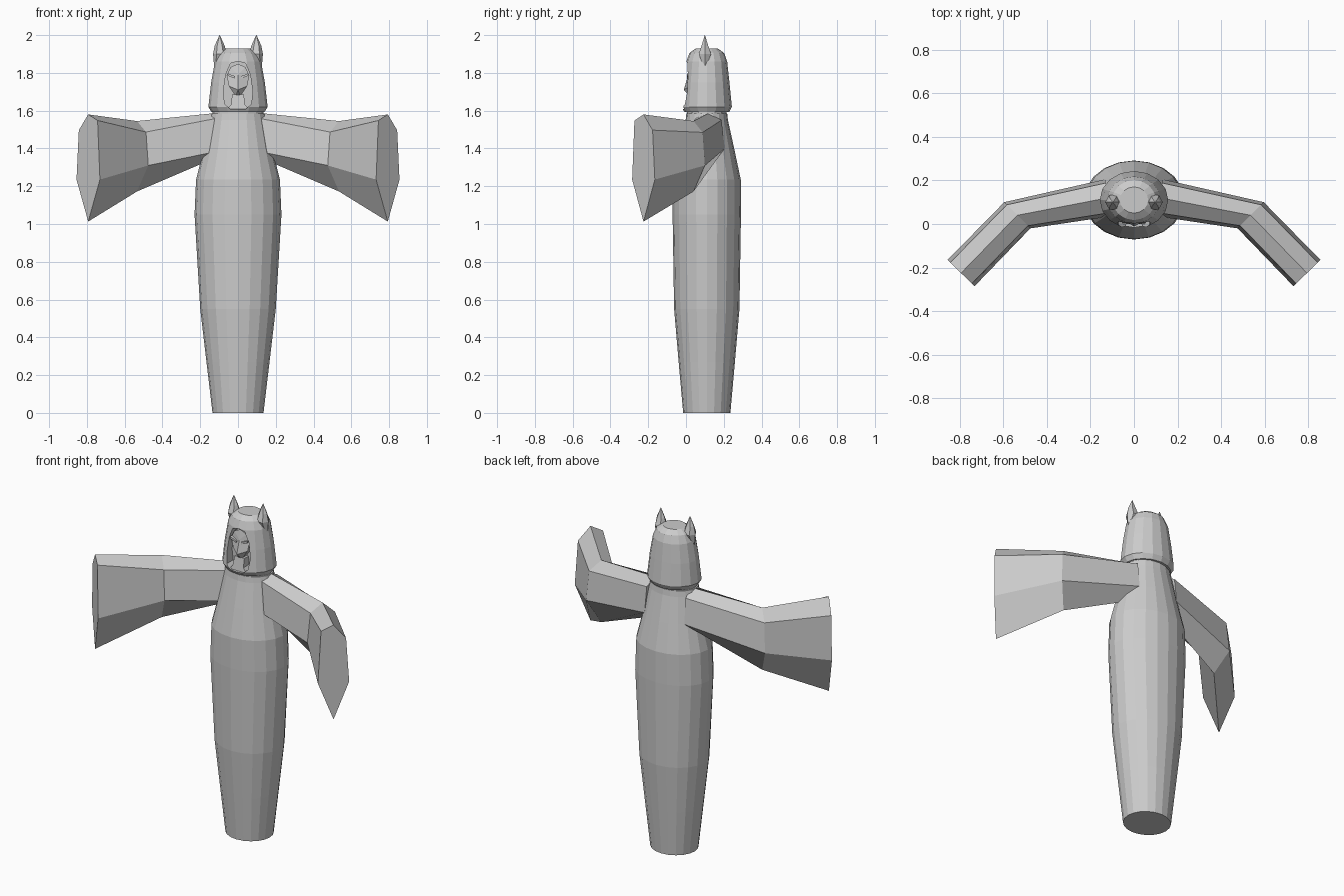
import bpy, bmesh
from math import sin, cos, pi

if "Cube" in bpy.data.objects:
    bpy.data.objects.remove(bpy.data.objects["Cube"])


def make(name, verts, faces):
    mesh = bpy.data.meshes.new(name)
    mesh.from_pydata(verts, [], faces)
    bm = bmesh.new()
    bm.from_mesh(mesh)
    bmesh.ops.recalc_face_normals(bm, faces=bm.faces)
    bm.to_mesh(mesh)
    bm.free()
    ob = bpy.data.objects.new(name, mesh)
    bpy.context.collection.objects.link(ob)
    return ob


def loft(name, rings):
    n = len(rings[0])
    faces = [[k * n + i, k * n + (i + 1) % n, (k + 1) * n + (i + 1) % n, (k + 1) * n + i]
             for k in range(len(rings) - 1) for i in range(n)]
    faces += [list(range(n))[::-1], [(len(rings) - 1) * n + i for i in range(n)]]
    return make(name, [p for r in rings for p in r], faces)


def ellipse(z, rx, ry, n, cx=0.0, cy=0.11):
    return [(cx + rx * cos(2 * pi * i / n), cy + ry * sin(2 * pi * i / n), z) for i in range(n)]


def mirror(ob):
    m = ob.modifiers.new("mirror", "MIRROR")
    m.use_axis[0] = True


# Robe body: tapered column
profile = [(0, .135, .125), (.27, .167, .149), (.55, .2, .173), (1.05, .23, .181),
           (1.235, .222, .18), (1.4, .18, .145), (1.55, .15, .112), (1.585, .142, .108)]
loft("robe_body", [ellipse(z, rx, ry, 20) for z, rx, ry in profile])

# Neck under the hood
loft("neck", [ellipse(1.57, .135, .105, 16), ellipse(1.61, .135, .105, 16)])

# Hood with an oval face opening
profile = [(1.592, .14, .118), (1.62, .157, .133), (1.75, .142, .12),
           (1.86, .122, .108), (1.905, .1, .092), (1.928, .065, .06)]
hood = loft("hood", [ellipse(z, rx, ry, 16) for z, rx, ry in profile])
outline = [(0, 1.862), (.04, 1.85), (.065, 1.79), (.078, 1.7), (.07, 1.635), (.04, 1.608)]
outline += [(-x, z) for x, z in outline[:0:-1]]
cutter = loft("face_cutter", [[(x, y, z) for x, z in outline] for y in (-.1, .055)])
cutter.hide_render = True
cutter.hide_set(True)
cut = hood.modifiers.new("opening", "BOOLEAN")
cut.operation = "DIFFERENCE"
cut.object = cutter

# Ears: small pointed spindles
mirror(loft("ear", [ellipse(z, rx, ry, 6, cx, .1) for z, rx, ry, cx in
                    [(1.84, .02, .01, .107), (1.9, .036, .038, .096),
                     (1.945, .026, .02, .097), (2.0, .001, .001, .097)]]))

# Face: pointed shield shape with a central ridge
rim = [(0, 1.848), (.04, 1.83), (.06, 1.785), (.048, 1.73), (.012, 1.675),
       (-.012, 1.675), (-.048, 1.73), (-.06, 1.785), (-.04, 1.83)]
verts = [(x, .06, z) for x, z in rim] + [(x, .022, z) for x, z in rim]
verts += [(0, .012, 1.79), (0, -.012, 1.71)]
n = len(rim)
faces = [[i, (i + 1) % n, n + (i + 1) % n, n + i] for i in range(n)] + [list(range(n))]
faces += [[9, 10, 18], [10, 11, 18], [11, 12, 19, 18], [12, 13, 19], [13, 14, 19],
          [14, 15, 19], [15, 16, 18, 19], [16, 17, 18], [17, 9, 18]]
make("face", verts, faces)

# Slanted brows over the eyes
brow = [(.015, 1.782), (.056, 1.798), (.056, 1.786), (.018, 1.77)]
mirror(loft("brow", [[(x, y, z) for x, z in brow] for y in (.005, .03)]))

# Chin and bib at the bottom of the opening
bib = [(-.032, 1.685), (.032, 1.685), (.035, 1.635), (.06, 1.605), (-.06, 1.605), (-.035, 1.635)]
loft("chin", [[(x, .06, z) for x, z in bib],
              [(x, .015 if z > 1.65 else .0, z) for x, z in bib]])


# Wide sleeves: six-sided section flaring toward the cuff
def section(cx, cy, ux, uy, heights):
    across = (0, .8, 1, 0, -1, -.8)
    return [(cx + u * ux, cy + u * uy, z) for u, z in zip(across, heights)]


mirror(loft("sleeve", [
    section(.12, .12, .012, .085, (1.587, 1.55, 1.4, 1.35, 1.385, 1.56)),
    section(.535, .04, .06, .06, (1.545, 1.485, 1.31, 1.172, 1.31, 1.487)),
    section(.793, -.225, .062, .06, (1.58, 1.497, 1.235, 1.013, 1.235, 1.548))]))
